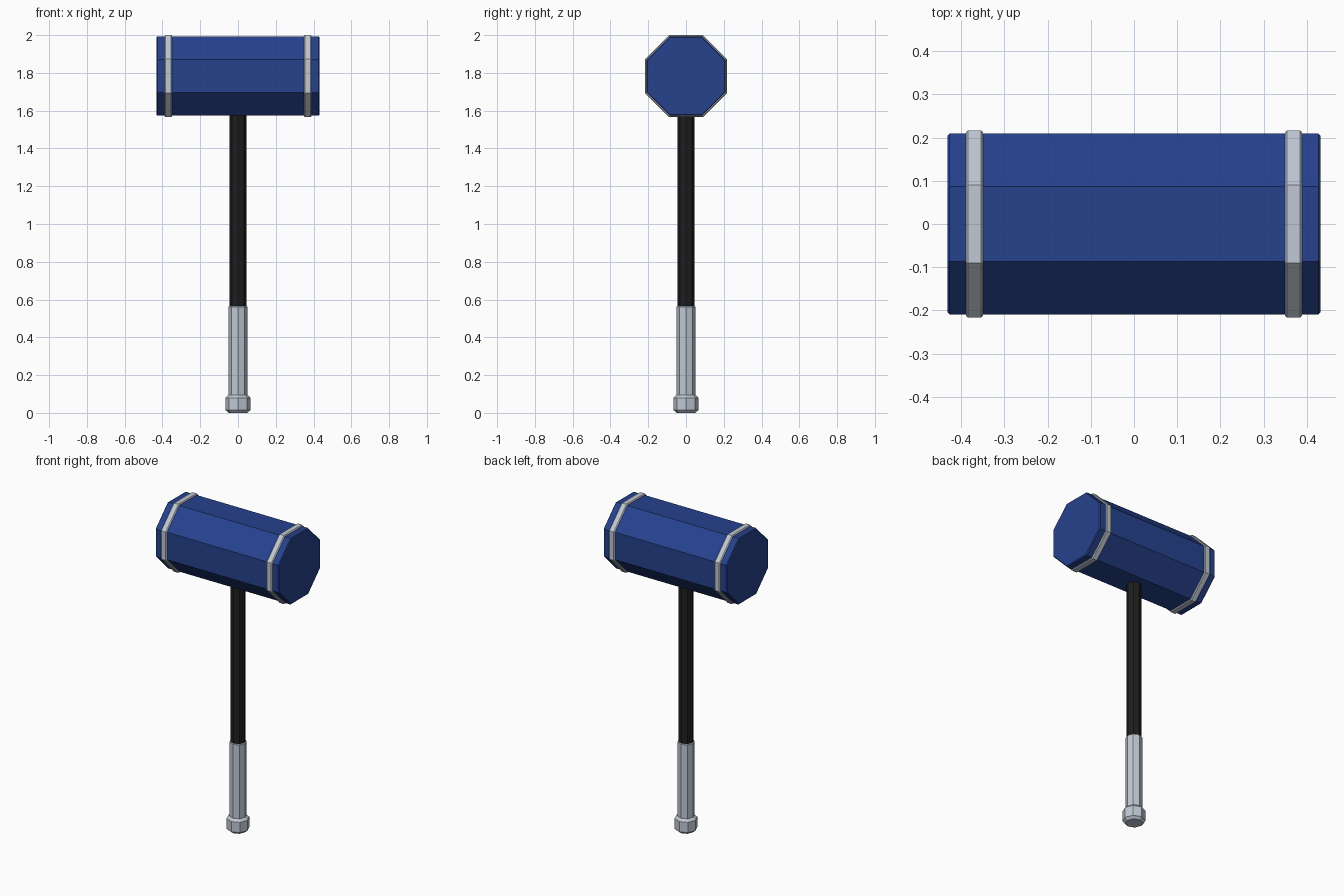
import bpy, math

if "Cube" in bpy.data.objects:
    bpy.data.objects.remove(bpy.data.objects["Cube"])


def material(name, rgb):
    m = bpy.data.materials.new(name)
    m.diffuse_color = (*rgb, 1)
    m.use_nodes = True
    m.node_tree.nodes["Principled BSDF"].inputs["Base Color"].default_value = m.diffuse_color
    return m


BLUE = material("deep blue", (0.019, 0.054, 0.27))
SILVER = material("silver grey", (0.53, 0.58, 0.66))
BLACK = material("charcoal", (0.013, 0.013, 0.013))


def prism(name, radius, length, location, mat, bevel, along_x=False):
    """Eight-sided bar with softened edges, standing up or lying along x."""
    bpy.ops.mesh.primitive_cylinder_add(vertices=8, radius=radius, depth=length)
    ob = bpy.context.object
    ob.name = name
    if along_x:
        # turn half a side so flats face up, down, front and back
        ob.rotation_euler = (math.pi / 8, math.pi / 2, 0)
        ob.rotation_mode = 'XYZ'
        bpy.ops.object.transform_apply(location=False, rotation=False, scale=False)
        from_axis = math.pi / 8
        for v in ob.data.vertices:
            x, y, z = v.co
            c, s = math.cos(from_axis), math.sin(from_axis)
            v.co = (x * c - y * s, x * s + y * c, z)
        ob.rotation_euler = (0, math.pi / 2, 0)
    ob.location = location
    ob.data.materials.append(mat)
    mod = ob.modifiers.new("soft edges", 'BEVEL')
    mod.width = bevel
    mod.segments = 1
    mod.limit_method = 'ANGLE'
    mod.angle_limit = math.radians(60)   # only the end rims
    return ob


HEAD_Z = 1.783
FLAT = 1 / math.cos(math.pi / 8)         # flat distance to corner radius

# hammer head and its two bands
prism("hammer_head", 0.209 * FLAT, 0.864, (0, 0, HEAD_Z), BLUE, 0.005, True)
for side, label in ((-1, "left"), (1, "right")):
    prism("head_band_" + label, 0.217 * FLAT, 0.04, (side * 0.369, 0, HEAD_Z),
          SILVER, 0.005, True)

# handle: shaft, grip and end knob
prism("shaft", 0.044, 1.15, (0, 0, 1.085), BLACK, 0.002)
prism("grip", 0.05, 0.515, (0, 0, 0.3075), SILVER, 0.004)
prism("end_knob", 0.066, 0.095, (0, 0, 0.0475), SILVER, 0.015)
